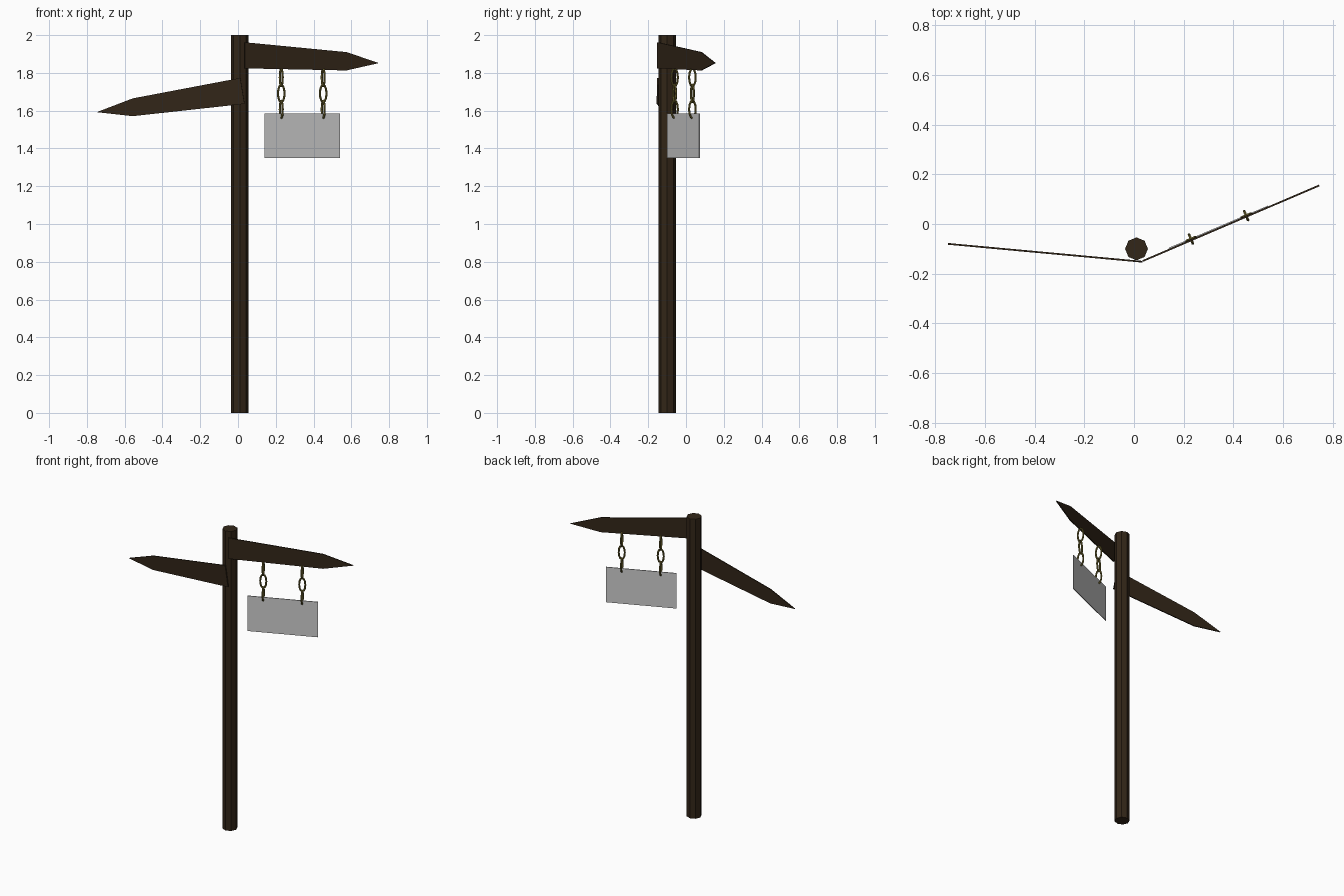
import bpy, bmesh, math
from mathutils import Vector, Matrix

if "Cube" in bpy.data.objects:
    bpy.data.objects.remove(bpy.data.objects["Cube"])


def material(name, rgb):
    m = bpy.data.materials.new(name)
    m.diffuse_color = (*rgb, 1)
    m.use_nodes = True
    m.node_tree.nodes["Principled BSDF"].inputs["Base Color"].default_value = m.diffuse_color
    return m


wood = material("dark_wood", (0.032, 0.019, 0.009))
brass = material("aged_brass", (0.17, 0.14, 0.03))


def finish(name, bm, mat=None):
    bmesh.ops.recalc_face_normals(bm, faces=bm.faces)
    me = bpy.data.meshes.new(name)
    bm.to_mesh(me)
    bm.free()
    ob = bpy.data.objects.new(name, me)
    bpy.context.collection.objects.link(ob)
    if mat:
        me.materials.append(mat)
    return ob


def board(name, profile, start, slope, thick, mat=None):
    """Extrude an (x, z) outline lying on the vertical plane y = y0 + slope * (x - x0)."""
    n = Vector((-slope, 1, 0)).normalized() * thick
    bm = bmesh.new()
    pts = [Vector((x, start[1] + slope * (x - start[0]), z)) - n / 2 for x, z in profile]
    face = bm.faces.new([bm.verts.new(p) for p in pts])
    ext = bmesh.ops.extrude_face_region(bm, geom=[face])
    bmesh.ops.translate(bm, vec=n, verts=[v for v in ext["geom"] if isinstance(v, bmesh.types.BMVert)])
    return finish(name, bm, mat)


def link(name, loc, angle, length=0.104, width=0.05, wire=0.006, seg=12, sides=6):
    """Oval chain link standing upright, its plane turned by angle about z."""
    bm = bmesh.new()
    a, b = width / 2 - wire, length / 2 - wire
    rings = []
    for i in range(seg):
        t = 2 * math.pi * i / seg
        centre = Vector((a * math.cos(t), 0, b * math.sin(t)))
        out = Vector((b * math.cos(t), 0, a * math.sin(t))).normalized()
        rings.append([bm.verts.new(centre + wire * (out * math.cos(s) + Vector((0, math.sin(s), 0))))
                      for s in (2 * math.pi * j / sides for j in range(sides))])
    for i in range(seg):
        r, q = rings[i], rings[(i + 1) % seg]
        for j in range(sides):
            k = (j + 1) % sides
            bm.faces.new((r[j], r[k], q[k], q[j]))
    bm.transform(Matrix.Translation(loc) @ Matrix.Rotation(angle, 4, 'Z'))
    return finish(name, bm, brass)


# Octagonal post
bm = bmesh.new()
bmesh.ops.create_cone(bm, cap_ends=True, segments=8, radius1=0.046, radius2=0.046, depth=2,
                      matrix=Matrix.Translation((0.01, -0.10, 1)))
finish("post", bm, wood)

# Two pointed direction boards
board("right_arrow_board",
      [(0.035, 1.962), (0.573, 1.91), (0.745, 1.852), (0.573, 1.813), (0.035, 1.824)],
      (0.035, -0.149), 0.428, 0.007, wood)
board("left_arrow_board",
      [(0.012, 1.773), (-0.557, 1.665), (-0.748, 1.592), (-0.557, 1.571), (0.035, 1.636)],
      (0.035, -0.152), -0.092, 0.007, wood)

# Hanging sign panel
SLOPE = 0.425
HANG = (0.035, -0.143)
board("hanging_sign", [(0.14, 1.35), (0.54, 1.35), (0.54, 1.585), (0.14, 1.585)],
      HANG, SLOPE, 0.005)

# Two chains of three links, alternately turned
turn = math.atan(SLOPE)
for side, x in (("left", 0.229), ("right", 0.451)):
    y = HANG[1] + SLOPE * (x - HANG[0])
    for i, z in enumerate((1.776, 1.691, 1.607)):
        link(f"{side}_chain_link_{i + 1}", (x, y, z), turn + (math.pi / 2 if i != 1 else 0))
